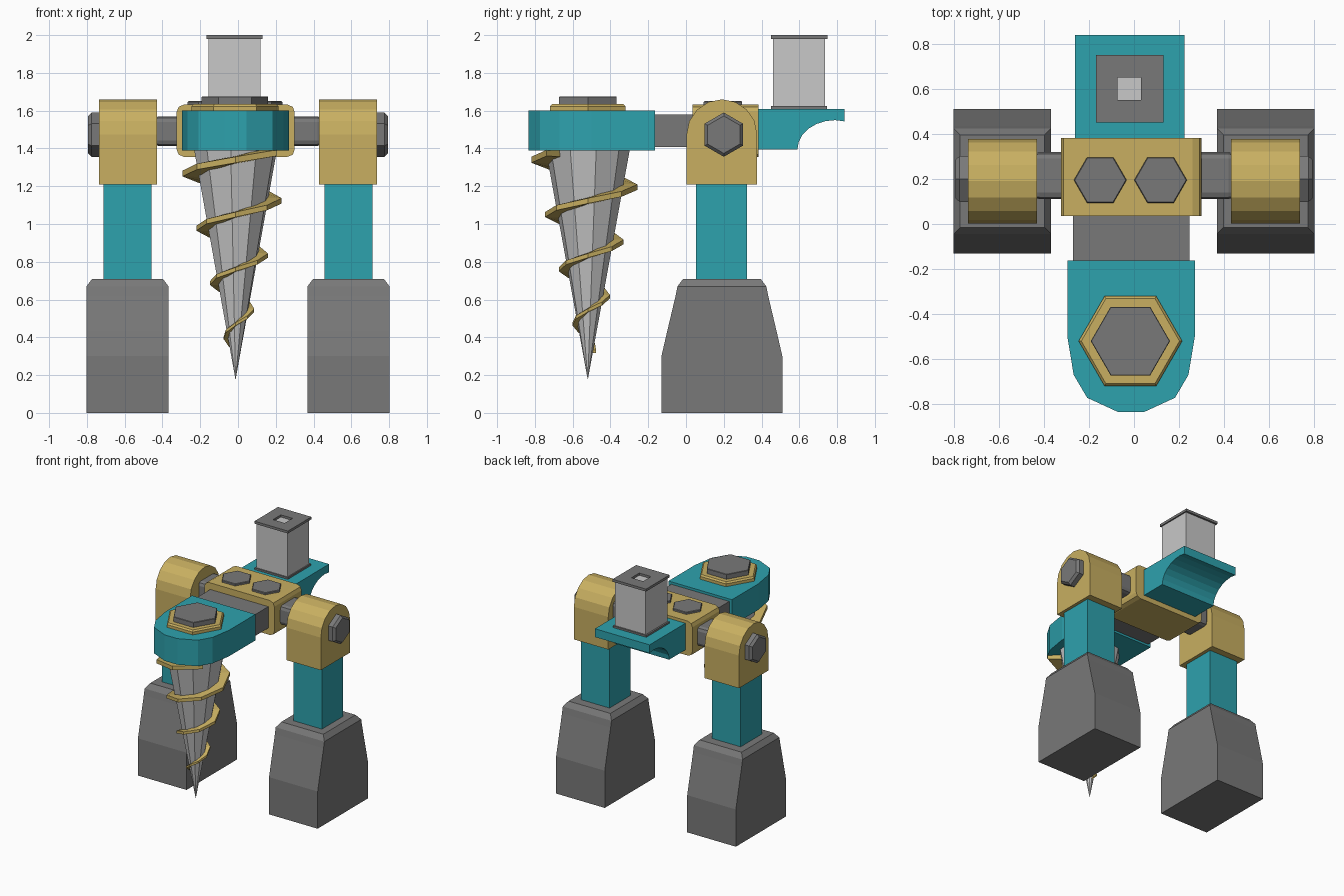
import bpy
import bmesh
from math import sin, cos, pi, radians

if "Cube" in bpy.data.objects:
    bpy.data.objects.remove(bpy.data.objects["Cube"], do_unlink=True)


def material(name, r, g, b):
    m = bpy.data.materials.new(name)
    m.use_nodes = True
    m.diffuse_color = (r, g, b, 1)
    m.node_tree.nodes["Principled BSDF"].inputs["Base Color"].default_value = (r, g, b, 1)
    return m


STEEL = material("dark grey steel", 0.19, 0.19, 0.19)
SILVER = material("light grey metal", 0.58, 0.58, 0.58)
TEAL = material("teal paint", 0.027, 0.36, 0.42)
YELLOW = material("yellow paint", 0.58, 0.43, 0.12)


def loft(name, rings, mat, closed_ends=True):
    """Skin a list of equal-sized point rings and cap both ends."""
    bm = bmesh.new()
    loops = [[bm.verts.new(p) for p in ring] for ring in rings]
    n = len(loops[0])
    for a, b in zip(loops, loops[1:]):
        for i in range(n):
            j = (i + 1) % n
            bm.faces.new((a[i], a[j], b[j], b[i]))
    if closed_ends:
        bm.faces.new(loops[0][::-1])
        bm.faces.new(loops[-1])
    bmesh.ops.recalc_face_normals(bm, faces=bm.faces)
    mesh = bpy.data.meshes.new(name)
    bm.to_mesh(mesh)
    bm.free()
    mesh.materials.append(mat)
    ob = bpy.data.objects.new(name, mesh)
    bpy.context.scene.collection.objects.link(ob)
    return ob


def rect(x0, x1, y0, y1, z):
    return [(x0, y0, z), (x1, y0, z), (x1, y1, z), (x0, y1, z)]


def box(name, xs, ys, zs, mat, bevel=0):
    ob = loft(name, [rect(*xs, *ys, z) for z in zs], mat)
    if bevel:
        mod = ob.modifiers.new("edge bevel", "BEVEL")
        mod.width = bevel
        mod.segments = 2
    return ob


def along(axis, u, v, t):
    return {"x": (t, u, v), "y": (u, t, v), "z": (u, v, t)}[axis]


def prism(name, outline, axis, start, end, mat):
    return loft(name, [[along(axis, u, v, t) for u, v in outline] for t in (start, end)], mat)


def ngon(cu, cv, r, n=6, turn=0.0):
    return [(cu + r * cos(turn + 2 * pi * i / n), cv + r * sin(turn + 2 * pi * i / n))
            for i in range(n)]


def bolt(name, cu, cv, r, axis, start, end, mat, turn=0.0, chamfer=0.012):
    """Hexagonal head with a chamfered outer end."""
    step = chamfer if end > start else -chamfer
    sections = [(start, r), (end - step, r), (end, r - chamfer)]
    return loft(name, [[along(axis, u, v, t) for u, v in ngon(cu, cv, q, 6, turn)]
                       for t, q in sections], mat)


# Legs, mirrored to both sides
PIVOT_Y, PIVOT_Z = 0.19, 1.473
for side, s in (("left", 1), ("right", -1)):
    # Foot: half depth, half width at each height
    sections = [(0, 0.32, 0.217), (0.30, 0.32, 0.217), (0.43, 0.29, 0.217),
                (0.62, 0.245, 0.217), (0.67, 0.235, 0.217), (0.71, 0.205, 0.187)]
    fx = s * 0.585
    loft(side + "_foot", [rect(fx - w, fx + w, PIVOT_Y - d, PIVOT_Y + d, z)
                          for z, d, w in sections], STEEL)
    box(side + "_leg", (fx - 0.128, fx + 0.128), (0.052, 0.322), (0.70, 1.25), TEAL)
    # Arched hip housing
    arch = [(0.003, 1.21), (0.377, 1.21)]
    arch += [(PIVOT_Y + 0.187 * cos(pi * i / 8), PIVOT_Z + 0.187 * sin(pi * i / 8))
             for i in range(9)]
    prism(side + "_hip", arch, "x", s * 0.43, s * 0.737, YELLOW)
    bolt(side + "_hip_bolt", 0.20, PIVOT_Z, 0.117, "x", s * 0.72, s * 0.793, STEEL,
         pi / 2, 0.018)

box("axle", (-0.45, 0.45), (0.11, 0.32), (1.413, 1.57), STEEL, 0.03)

# Central body with chamfered long edges
c = 0.04
body = [(-0.325 + c, 1.355), (0.30 - c, 1.355), (0.30 - 0.01, 1.367), (0.30, 1.355 + c),
        (0.30, 1.633 - c), (0.29, 1.62), (0.30 - c, 1.633), (-0.325 + c, 1.633),
        (-0.314, 1.62), (-0.325, 1.633 - c), (-0.325, 1.355 + c), (-0.314, 1.367)]
prism("central_body", body, "y", 0.035, 0.383, YELLOW)
for side, x in (("right", -0.15), ("left", 0.118)):
    bolt(side + "_body_bolt", x, 0.195, 0.117, "z", 1.62, 1.65, STEEL, 0, 0.004)

# Front arm and drill head
DX, DY = -0.013, -0.52
box("front_arm", (-0.272, 0.246), (-0.20, 0.06), (1.407, 1.58), STEEL)
half = [(0.283, -0.163), (0.283, -0.50), (0.255, -0.67), (0.195, -0.772), (0.058, -0.835)]
head = [(DX + u, v) for u, v in half] + [(DX - u, v) for u, v in reversed(half)]
prism("drill_head", head, "z", 1.39, 1.60, TEAL)
bolt("drill_collar", DX - 0.003, DY, 0.23, "z", 1.59, 1.635, YELLOW)
bolt("drill_cap", DX - 0.003, DY, 0.176, "z", 1.62, 1.675, STEEL, 0, 0.003)

# Drill cone
TIP, TOP, RADIUS = 0.18, 1.40, 0.225


def cone_radius(z):
    return RADIUS * (z - TIP) / (TOP - TIP)


loft("drill_cone", [[(DX + u, DY + v, z) for u, v in ngon(0, 0, max(cone_radius(z), 0.001), 10, 0.2)]
                    for z in (TIP, TOP)], SILVER)

# Spiral flute, rising anticlockwise and widening with the cone
flute = []
PITCH, STEPS = 0.29, 8
for i in range(3 * STEPS + 6):
    angle = pi / 2 + 2 * pi * i / STEPS
    z = 0.325 + PITCH * i / STEPS
    r = cone_radius(z)
    inner, outer, h = r * 0.85, r * 1.36 + 0.008, 0.007 + r * 0.06
    flute.append([(DX + q * cos(angle), DY + q * sin(angle), z + dz)
                  for q, dz in ((inner, -h), (outer, -h * 0.8), (outer, h * 0.8), (inner, h))])
loft("drill_flute", flute, YELLOW)

# Rear bracket with a scooped underside
scoop = [(0.59 + 0.20 * (1 - cos(radians(a))), 1.395 + 0.155 * sin(radians(a)))
         for a in range(0, 91, 15)]
bracket = [(0.36, 1.61), (0.36, 1.395)] + scoop + [(0.84, 1.543), (0.84, 1.61)]
prism("rear_bracket", bracket, "x", -0.263, 0.225, TEAL)

# Exhaust stack with a square opening in its cap
box("stack", (-0.155, 0.12), (0.46, 0.735), (1.61, 1.982), SILVER)
box("stack_base", (-0.168, 0.13), (0.45, 0.747), (1.605, 1.624), STEEL)
outer, hole = (-0.168, 0.13, 0.45, 0.75), (-0.073, 0.032, 0.55, 0.65)
rim = [rect(*outer, 1.98), rect(*outer, 2.0), rect(*hole, 2.0), rect(*hole, 1.98)]
loft("stack_cap", rim + rim[:1], STEEL, False)
